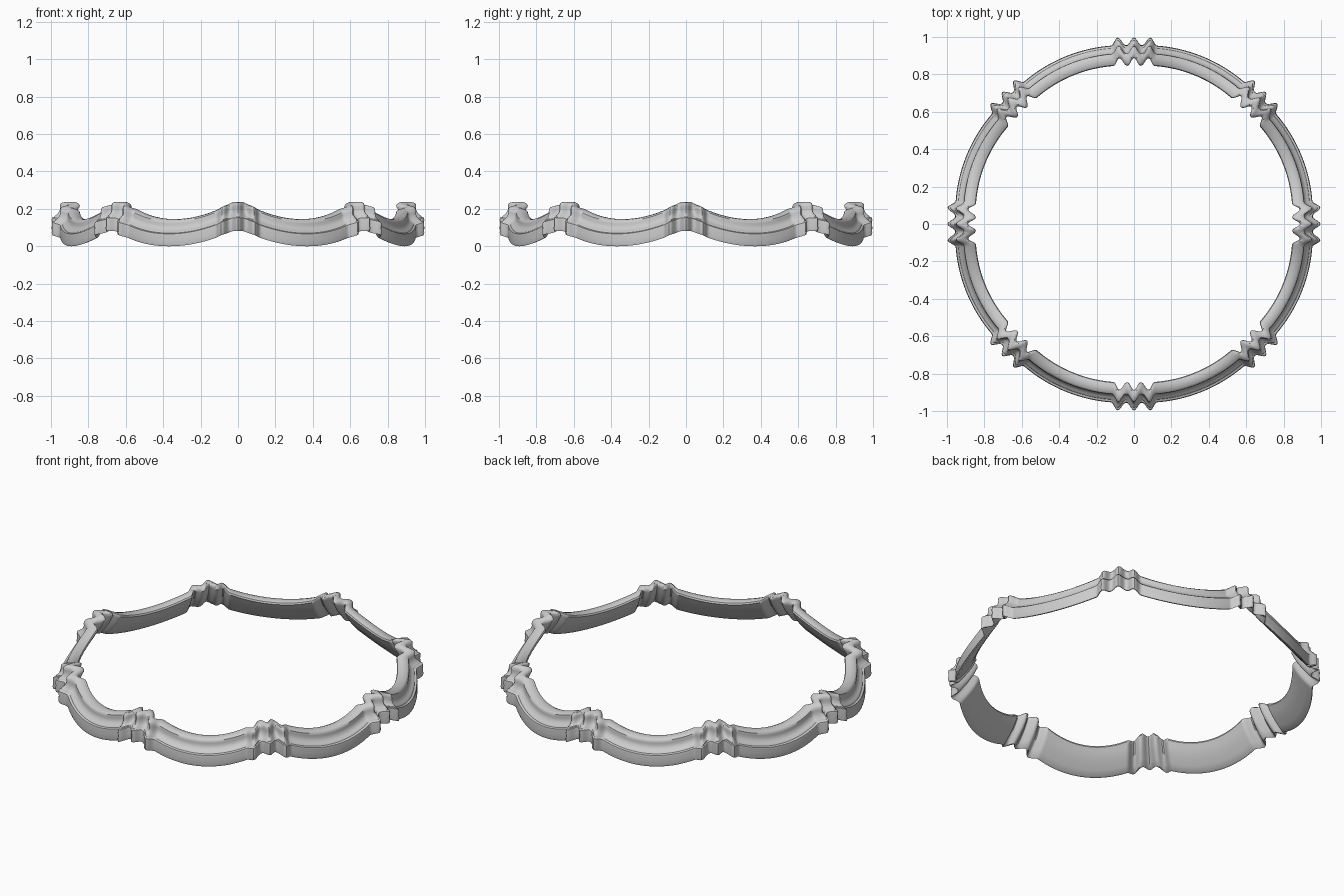
import bpy, bmesh, math

old = bpy.data.objects.get("Cube")
if old:
    bpy.data.objects.remove(old, do_unlink=True)

# Pale grey material
grey = bpy.data.materials.new("pale_grey")
grey.use_nodes = True
grey.diffuse_color = (0.6, 0.6, 0.6, 1)
grey.node_tree.nodes["Principled BSDF"].inputs["Base Color"].default_value = (0.6, 0.6, 0.6, 1)

# Moulding section (radius, height): outer side upward, over the lip, inner side down
SECTION = [
    (.945, .003), (.956, .0), (.960, .012), (.957, .035), (.959, .055), (.957, .066),
    (.945, .070), (.942, .076), (.934, .080), (.922, .092), (.915, .108), (.916, .120),
    (.914, .133), (.905, .141), (.885, .145), (.868, .145), (.854, .139), (.850, .130),
    (.857, .118), (.866, .100), (.880, .078), (.900, .052), (.922, .028),
]
REPEATS, STEPS = 8, 96           # eight swags between gathered folds
HALF = 180 / REPEATS


def swag_drop(a):
    """0 at the gathers, 1 at the lowest point of the swag."""
    t = min(1, max(0, (a - 2) / (HALF - 2)))
    return 1 - (1 - t) ** 2


def fold(a):
    """Three rounded ridges, five degrees apart."""
    return (0.5 + 0.5 * math.cos(math.tau * a / 5)) ** 1.2 if a < 7.5 else 0


def ring_point(r, z, angle):
    a = abs((angle + HALF) % (2 * HALF) - HALF)
    drop, ridge = swag_drop(a), fold(a)
    radius = r + 0.041 * ridge + 0.012 * drop - 0.004
    height = z * (1.07 - 0.07 * drop) + 0.08 * (1 - drop) + 0.002 * ridge
    t = math.radians(angle)
    return radius * math.cos(t), radius * math.sin(t), height


# Swagged rim: sweep the section around the ring
bm = bmesh.new()
count = REPEATS * STEPS
loops = [[bm.verts.new(ring_point(r, z, 360 * i / count)) for r, z in SECTION]
         for i in range(count)]
n = len(SECTION)
for i in range(count):
    here, there = loops[i], loops[(i + 1) % count]
    for j in range(n):
        k = (j + 1) % n
        bm.faces.new((here[j], there[j], there[k], here[k]))
bmesh.ops.recalc_face_normals(bm, faces=bm.faces)
mesh = bpy.data.meshes.new("swagged_rim")
bm.to_mesh(mesh)
bm.free()
mesh.materials.append(grey)
rim = bpy.data.objects.new("swagged_rim", mesh)
bpy.context.collection.objects.link(rim)
bpy.context.view_layer.objects.active = rim
rim.select_set(True)
bpy.ops.object.shade_smooth_by_angle(angle=math.radians(40))
